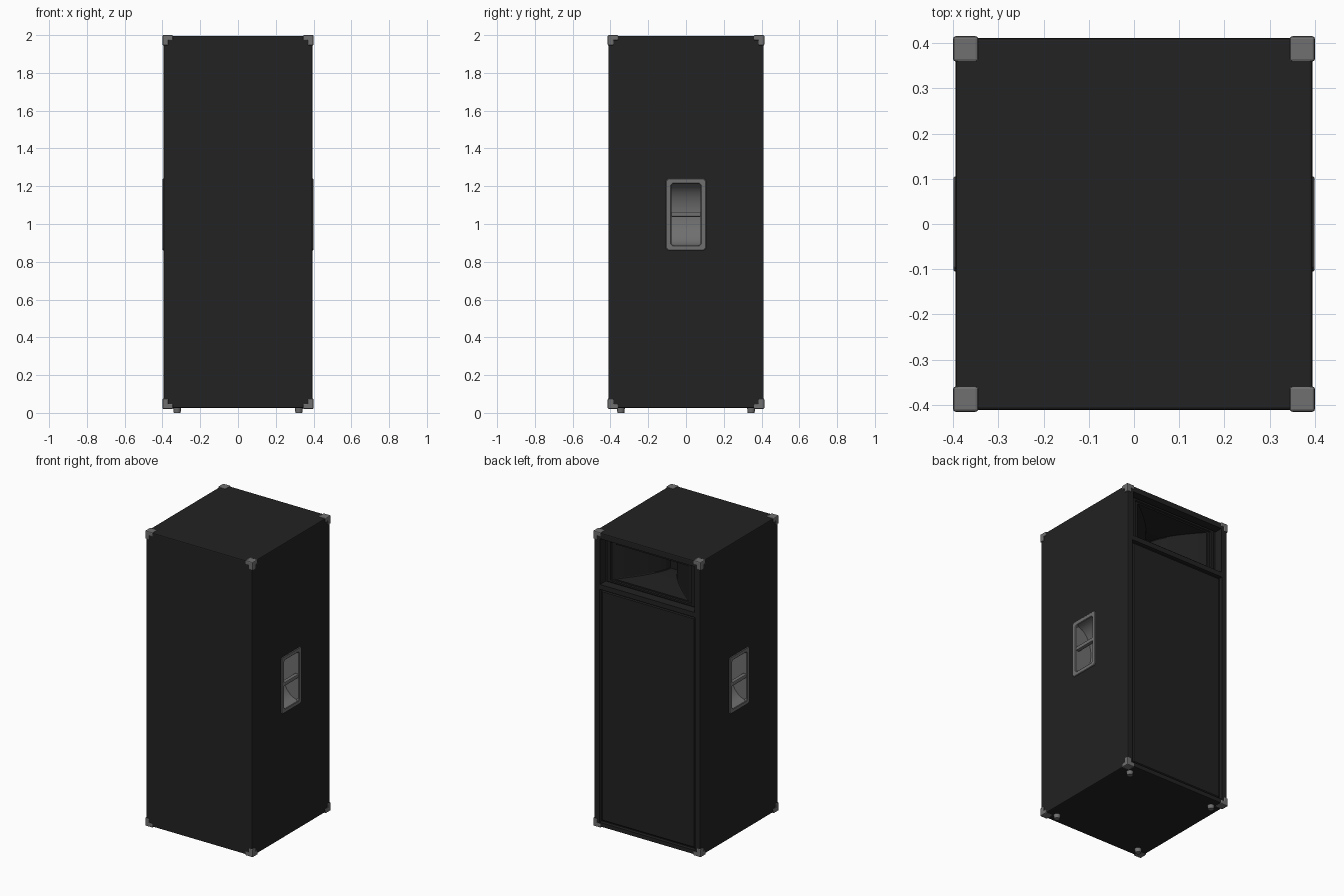
import bpy, bmesh, math

if "Cube" in bpy.data.objects:
    bpy.data.objects.remove(bpy.data.objects["Cube"])


def material(name, v):
    m = bpy.data.materials.new(name)
    m.diffuse_color = (v, v, v, 1)
    m.use_nodes = True
    m.node_tree.nodes["Principled BSDF"].inputs["Base Color"].default_value = m.diffuse_color
    return m


BLACK = material("cabinet black", 0.016)
GRILLE = material("grille black", 0.015)
HORN = material("horn black", 0.013)
GREY = material("hardware grey", 0.16)


def finish(name, bm, mat, flip=False, smooth=False):
    bmesh.ops.recalc_face_normals(bm, faces=bm.faces)
    if flip:
        bmesh.ops.reverse_faces(bm, faces=bm.faces)
    me = bpy.data.meshes.new(name)
    bm.to_mesh(me)
    bm.free()
    me.materials.append(mat)
    ob = bpy.data.objects.new(name, me)
    bpy.context.collection.objects.link(ob)
    bpy.context.view_layer.objects.active = ob
    if smooth:
        bpy.ops.object.select_all(action='DESELECT')
        ob.select_set(True)
        bpy.ops.object.shade_smooth_by_angle(angle=math.radians(35))
    return ob


def box(name, lo, hi, mat, bevel=0.0, segs=1):
    bm = bmesh.new()
    bmesh.ops.create_cube(bm, size=1)
    for v in bm.verts:
        v.co = [(a + b) / 2 + c * (b - a) for a, b, c in zip(lo, hi, v.co)]
    if bevel:
        bmesh.ops.bevel(bm, geom=bm.edges[:], offset=bevel, segments=segs,
                        affect='EDGES', profile=0.5)
    return finish(name, bm, mat)


def loft(name, rings, mat, loop=False, cap=False, flip=False):
    """Skin a list of equal-length closed rings; loop joins last to first."""
    bm = bmesh.new()
    vs = [[bm.verts.new(p) for p in r] for r in rings]
    pairs = list(zip(vs, vs[1:])) + ([(vs[-1], vs[0])] if loop else [])
    for a, b in pairs:
        for i in range(len(a)):
            j = (i + 1) % len(a)
            bm.faces.new((a[i], a[j], b[j], b[i]))
    if cap:
        bm.faces.new(vs[-1])
    return finish(name, bm, mat, flip)


def rect(hw, hh, cz, c=0.004):
    """Rectangle with clipped corners, as (u, z) points."""
    out = []
    for su, sz in ((1, 1), (-1, 1), (-1, -1), (1, -1)):
        pts = [(su * hw, cz + sz * (hh - c)), (su * (hw - c), cz + sz * hh)]
        out += pts if su * sz > 0 else pts[::-1]
    return out


# Cabinet, hollowed for horn, grille and handles
cabinet = box("cabinet", (-.394, -.411, .026), (.394, .411, 1.996), BLACK, .006, 2)
HZ = 1.05          # handle centre height
cuts = [((-.35, .35, 1.65), (.35, .5, 1.957)),        # horn recess
        ((-.285, .10, 1.685), (.285, .36, 1.93)),     # horn hole
        ((-.355, .388, .055), (.355, .5, 1.617)),     # grille recess
        ((-.5, -.095, HZ - .178), (-.25, .095, HZ + .178)),
        ((.25, -.095, HZ - .178), (.5, .095, HZ + .178))]
for lo, hi in cuts:
    cutter = box("cutter", lo, hi, BLACK)
    cutter.hide_render = True
    mod = cabinet.modifiers.new("cut", 'BOOLEAN')
    mod.operation, mod.solver, mod.object = 'DIFFERENCE', 'EXACT', cutter
    bpy.context.view_layer.objects.active = cabinet
    bpy.ops.object.modifier_apply(modifier=mod.name)
    bpy.data.objects.remove(cutter, do_unlink=True)

# Grille panel
box("grille", (-.345, .38, .065), (.345, .402, 1.607), GRILLE, .006, 1)

# Horn flange and flared funnel
HC = 1.805
loft("horn_flange", [[(u, y, z) for u, z in rect(w, h, HC)] for w, h, y in
                     ((.325, .142, .35), (.325, .142, .37), (.30, .13, .37),
                      (.295, .126, .362), (.275, .117, .362), (.275, .117, .35))],
     HORN, loop=True)
funnel = []
for i in range(9):
    t = i / 8
    w = .03 + .245 * (1 - t) ** 1.5
    h = .07 + .047 * (1 - t) ** 1.3
    funnel.append([(u, .36 - .24 * t, z) for u, z in rect(w, h, HC)])
loft("horn_funnel", funnel, HORN, cap=True, flip=True)

# Recessed side handles
for s, side in ((-1, "left"), (1, "right")):
    loft(side + "_handle_frame",
         [[(s * x, u, z) for u, z in rect(w, h, HZ, .01)] for w, h, x in
          ((.105, .19, .385), (.105, .19, .396), (.102, .187, .399),
           (.081, .166, .399), (.078, .163, .396), (.078, .163, .385))],
         GREY, loop=True)
    bm = bmesh.new()
    arcs = []
    for y in (-.08, .08):
        arcs.append([bm.verts.new((s * (.39 - .115 * math.sin(a)), y,
                                   HZ + .165 * math.cos(a)))
                     for a in [math.pi * k / 16 for k in range(17)]])
        bm.faces.new(arcs[-1])
    for k in range(16):
        bm.faces.new((arcs[0][k], arcs[0][k + 1], arcs[1][k + 1], arcs[1][k]))
    finish_me = finish
    bm.faces.ensure_lookup_table()
    finish_me(side + "_handle_cup", bm, GREY, flip=True, smooth=True)
    x0, x1 = sorted((s * .37, s * .397))
    box(side + "_handle_bar", (x0, -.08, HZ - .012), (x1, .08, HZ + .014), GREY, .006, 2)

# Corner protectors and feet
for sx in (-1, 1):
    for sy in (-1, 1):
        tag = ("left" if sx < 0 else "right") + ("_front" if sy < 0 else "_back")

        def corner(name, size, z0, z1):
            xs = sorted((sx * .4, sx * (.4 - size)))
            ys = sorted((sy * .415, sy * (.415 - size)))
            box(name, (xs[0], ys[0], z0), (xs[1], ys[1], z1), GREY, .006, 2)

        corner(tag + "_top_corner_cap", .056, 1.972, 2.0)
        corner(tag + "_top_corner_leg", .032, 1.945, 1.999)
        corner(tag + "_bottom_corner_cap", .056, .021, .049)
        corner(tag + "_bottom_corner_leg", .032, .022, .076)
        bm = bmesh.new()
        bmesh.ops.create_cone(bm, cap_ends=True, segments=20, radius1=.018,
                              radius2=.022, depth=.03)
        bmesh.ops.translate(bm, verts=bm.verts, vec=(sx * .322, sy * .345, .015))
        finish(tag + "_foot", bm, GREY, smooth=True)
